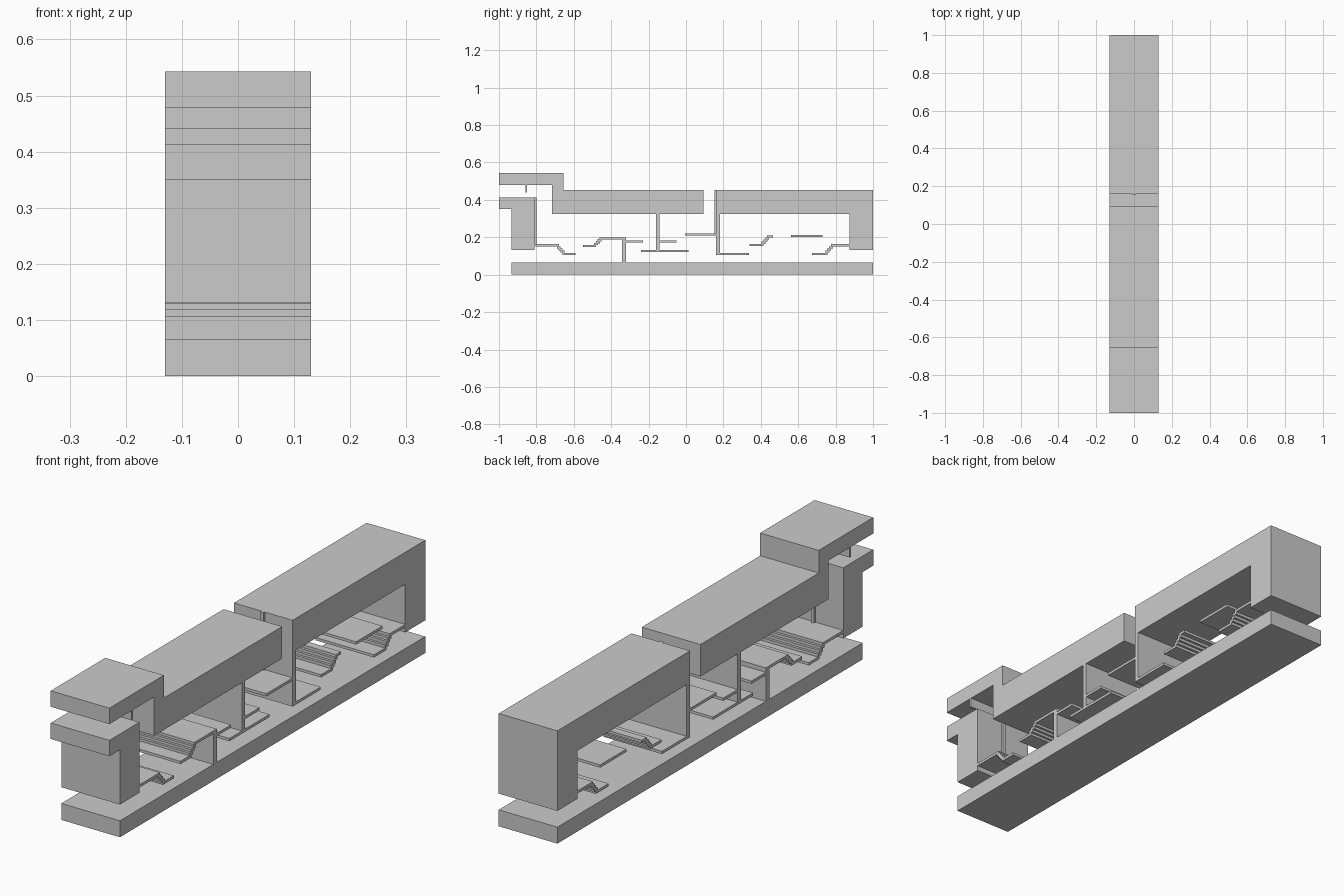
import bpy, bmesh

if "Cube" in bpy.data.objects:
    bpy.data.objects.remove(bpy.data.objects["Cube"])

W = 0.13   # half width of the building slice


def extrude(name, profile, half=W):
    """Extrude a (y, z) profile symmetrically across x."""
    bm = bmesh.new()
    face = bm.faces.new([bm.verts.new((-half, y, z)) for y, z in profile])
    res = bmesh.ops.extrude_face_region(bm, geom=[face])
    verts = [v for v in res["geom"] if isinstance(v, bmesh.types.BMVert)]
    bmesh.ops.translate(bm, verts=verts, vec=(2 * half, 0, 0))
    bmesh.ops.recalc_face_normals(bm, faces=bm.faces)
    me = bpy.data.meshes.new(name)
    bm.to_mesh(me)
    bm.free()
    ob = bpy.data.objects.new(name, me)
    bpy.context.collection.objects.link(ob)
    return ob


def slab(name, y0, y1, z0, z1, half=W):
    return extrude(name, [(y0, z0), (y1, z0), (y1, z1), (y0, z1)], half)


def stair(name, y_high, y_top, z_high, y_bottom, y_low, z_low, steps=4, t=0.011):
    """Folded plate: high landing, zigzag flight, low landing."""
    s = 1 if y_low > y_high else -1
    run = (y_bottom - y_top) / (steps - 1)
    rise = (z_high - z_low) / steps
    top = []
    for i in range(steps):
        y = y_top + i * run
        top += [(y, z_high - i * rise), (y, z_high - (i + 1) * rise)]
    under = [(y - s * t, z - t) for y, z in reversed(top)]
    extrude(name, [(y_high, z_high)] + top + [(y_low, z_low), (y_low, z_low - t)]
            + under + [(y_high, z_high - t)])


# Ground block
slab("base", -0.933, 1.0, 0, 0.066)

# Heavy outer volumes
extrude("front_block", [(-1, 0.35), (-0.933, 0.35), (-0.933, 0.131), (-0.81, 0.131),
                        (-0.81, 0.414), (-1, 0.414)])
extrude("front_roof", [(-1, 0.479), (-0.716, 0.479), (-0.716, 0.324), (0.094, 0.324),
                       (0.094, 0.452), (-0.655, 0.452), (-0.655, 0.543), (-1, 0.543)])
extrude("back_shell", [(0.16, 0.106), (0.338, 0.106), (0.338, 0.117), (0.181, 0.117),
                       (0.181, 0.324), (0.873, 0.324), (0.873, 0.131), (1, 0.131),
                       (1, 0.452), (0.16, 0.452)])

# Hanging plate and slim posts
slab("hanging_plate", -0.859, -0.85, 0.44, 0.479)
slab("front_post", -0.81, -0.80, 0.16, 0.414, 0.007)
slab("middle_post", 0.153, 0.16, 0.215, 0.452, 0.007)

# Inner walls
slab("hanging_wall", -0.161, -0.141, 0.131, 0.324)
slab("standing_wall", -0.342, -0.32, 0.066, 0.19)

# Floating floors
for name, y0, y1, z in [("lower_floor", -0.24, 0.014, 0.131),
                        ("left_shelf", -0.32, -0.229, 0.182),
                        ("right_shelf", -0.141, -0.05, 0.182),
                        ("bridge_floor", -0.006, 0.16, 0.221),
                        ("gallery_floor", 0.562, 0.729, 0.212)]:
    slab(name, y0, y1, z - 0.011, z)

# Folded stairs with landings
stair("front_stair", -0.81, -0.68, 0.163, -0.65, -0.592, 0.117)
stair("left_stair", -0.32, -0.462, 0.2, -0.492, -0.55, 0.158)
stair("right_stair", 0.466, 0.434, 0.21, 0.404, 0.34, 0.165)
stair("back_stair", 0.873, 0.775, 0.163, 0.745, 0.675, 0.117)
